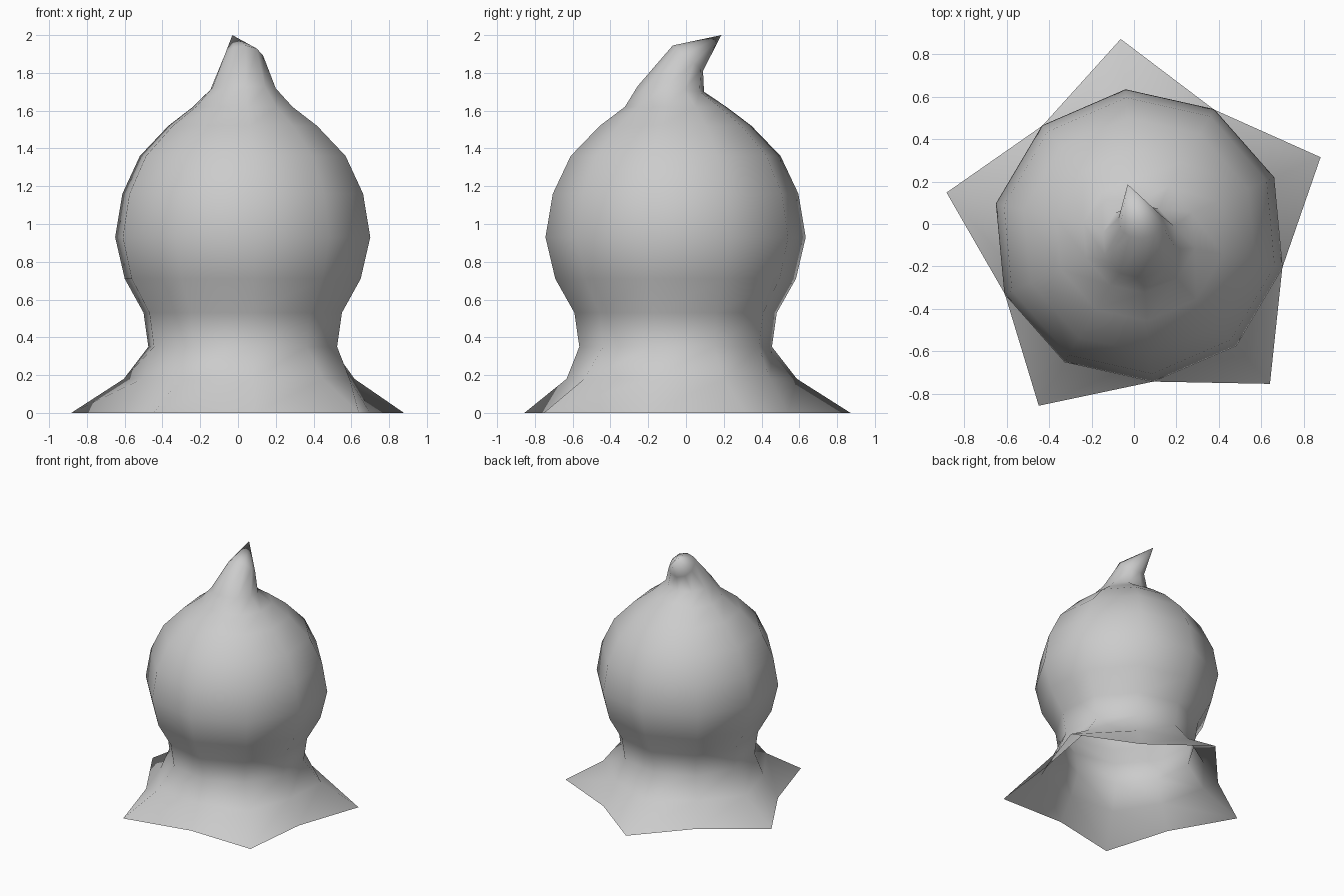
import bpy, bmesh, math
from mathutils import Matrix, Vector

cube = bpy.data.objects.get("Cube")
if cube:
    bpy.data.objects.remove(cube, do_unlink=True)

SIDES = 10
TURN = math.radians(23.4)          # rotation of the first corner
CX, CY = 0.025, -0.055             # axis of the body

# Rings from hem to curl: centre, corner radius, in-between radius, tilt about x
rings = [
    ((CX, CY, 0.00), 0.930, 0.690, 0),     # star-shaped hem
    ((CX, CY, 0.18), 0.645, 0.580, 0),     # skirt
    ((CX, CY, 0.35), 0.512, 0.512, 0),     # neck
    ((CX, CY, 0.53), 0.538, 0.538, 0),
    ((CX, CY, 0.71), 0.640, 0.640, 0),     # round head
    ((CX, CY, 0.93), 0.692, 0.692, 0),
    ((CX, CY, 1.16), 0.653, 0.653, 0),
    ((CX, CY, 1.36), 0.558, 0.558, 0),
    ((CX, CY, 1.52), 0.403, 0.403, 0),
    ((CX, CY, 1.62), 0.270, 0.270, 0),
    ((0.027, -0.08, 1.715), 0.177, 0.177, -5),   # curl bending back
    ((0.030, 0.01, 1.878), 0.105, 0.105, -40),
]
TIP = (-0.03, 0.187, 2.0)

bm = bmesh.new()


def add_ring(centre, r_even, r_odd, tilt):
    rot = Matrix.Rotation(math.radians(tilt), 3, 'X')
    out = []
    for i in range(SIDES):
        a = TURN + i * math.tau / SIDES
        r = r_odd if i % 2 else r_even
        p = rot @ Vector((r * math.cos(a), r * math.sin(a), 0))
        out.append(bm.verts.new(Vector(centre) + p))
    return out


loops = [add_ring(*r) for r in rings]
for low, high in zip(loops, loops[1:]):
    for i in range(SIDES):
        j = (i + 1) % SIDES
        bm.faces.new((low[i], low[j], high[j], high[i]))

# Pointed tip closes the top; the hem stays open
tip = bm.verts.new(TIP)
for i in range(SIDES):
    bm.faces.new((loops[-1][i], loops[-1][(i + 1) % SIDES], tip))
for f in bm.faces:
    f.smooth = True

mesh = bpy.data.meshes.new("hooded_body")
bm.to_mesh(mesh)
bm.free()
body = bpy.data.objects.new("hooded_body", mesh)
bpy.context.scene.collection.objects.link(body)

# Plain grey material
colour = (0.6, 0.6, 0.6, 1.0)
mat = bpy.data.materials.new("light_grey")
mat.use_nodes = True
mat.diffuse_color = colour
mat.node_tree.nodes["Principled BSDF"].inputs["Base Color"].default_value = colour
mesh.materials.append(mat)
